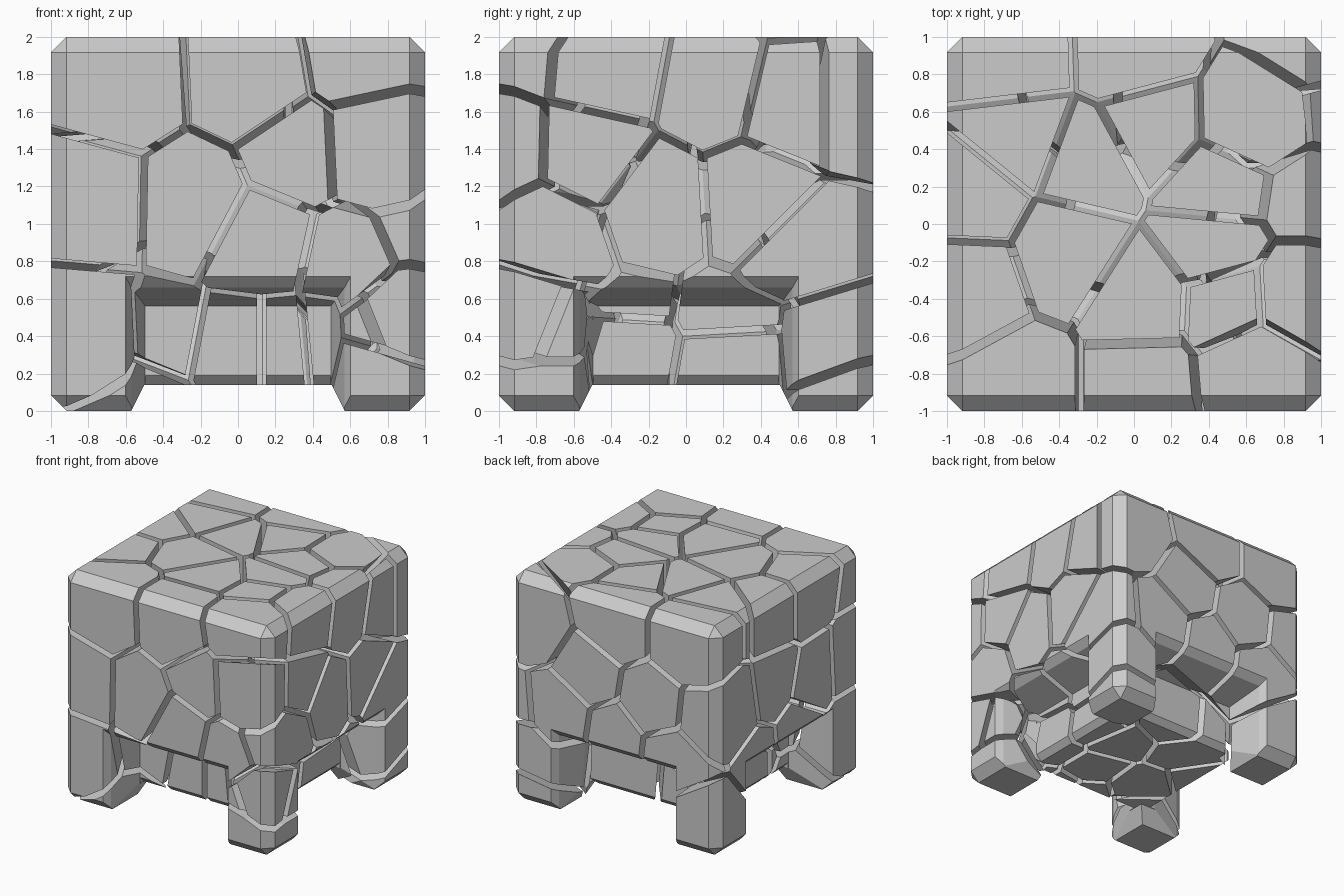
import bpy, bmesh
from mathutils import Vector, Matrix
from math import pi

if "Cube" in bpy.data.objects:
    bpy.data.objects.remove(bpy.data.objects["Cube"])

GAP = 0.024          # half of the crack width
helpers = []


def make_object(name, bm):
    bmesh.ops.recalc_face_normals(bm, faces=bm.faces[:])
    mesh = bpy.data.meshes.new(name)
    bm.to_mesh(mesh)
    bm.free()
    ob = bpy.data.objects.new(name, mesh)
    bpy.context.scene.collection.objects.link(ob)
    return ob


def hull(name, points, turn=0):
    bm = bmesh.new()
    rot = Matrix.Rotation(turn * pi / 2, 3, 'Z')
    for p in points:
        bm.verts.new(rot @ Vector(p))
    r = bmesh.ops.convex_hull(bm, input=bm.verts[:])
    junk = [v for v in r["geom_interior"] if isinstance(v, bmesh.types.BMVert)]
    bmesh.ops.delete(bm, geom=junk, context='VERTS')
    ob = make_object(name, bm)
    ob.hide_render = True
    helpers.append(ob)
    return ob


def boolean(ob, other, operation):
    m = ob.modifiers.new("cut", 'BOOLEAN')
    m.operation = operation
    m.solver = 'EXACT'
    m.object = other


def bake(obs):
    bpy.context.view_layer.update()
    dg = bpy.context.evaluated_depsgraph_get()
    meshes = [bpy.data.meshes.new_from_object(o.evaluated_get(dg)) for o in obs]
    for o, me in zip(obs, meshes):
        o.modifiers.clear()
        o.data = me


# Overall block with chamfered edges
bm = bmesh.new()
bmesh.ops.create_cube(bm, size=2, matrix=Matrix.Translation((0, 0, 1)))
bmesh.ops.bevel(bm, geom=bm.edges[:], offset=0.083, segments=1, affect='EDGES')
body = make_object("body_envelope", bm)
body.hide_render = True
helpers.append(body)


def opening(a, b):
    """Corner points of a tapered opening between two (y, half width, top) sections."""
    return [(s * w, y, z) for y, w, t in (a, b) for s in (-1, 1) for z in (-0.2, t)]


# Recess in each side, leaving four corner legs and a raised belly
WALL = -0.64
for k in range(4):
    lip = hull("lip_cutter", opening((-1.06, 0.635, 0.78), (-0.94, 0.57, 0.66)), k)
    recess = hull("recess_cutter", opening((-0.945, 0.571, 0.662), (WALL, 0.497, 0.562)), k)
    edge = hull("belly_edge_cutter", [(x, y, z) for x in (-0.495, 0.495) for y, z in
                ((WALL - 0.02, 0.21), (WALL - 0.02, 0.1), (WALL + 0.09, 0.1))], k)
    for c in (lip, recess, edge):
        boolean(body, c, 'DIFFERENCE')
for k in range(2):
    under = hull("underside_cutter", [(s * w, y, z) for s in (-1, 1) for y in (-1.1, 1.1)
                 for w, z in ((0.62, -0.1), (0.5, 0.14))], k)
    boolean(body, under, 'DIFFERENCE')
bake([body])

# Stone centres, read face by face
front = [(-.62, 1.72), (.06, 1.75), (.32, 1.36), (-.78, 1.13), (-.24, 1.12), (.14, .92),
         (.6, .82), (-.84, .42), (.76, .16)]
recess_front = [(-.42, .48), (.0, .4), (.25, .4), (.46, .42)]
right = [(-.4, 1.82), (.14, 1.72), (.56, 1.62), (-.5, 1.37), (-.17, 1.12), (.37, 1.15),
         (-.72, .93), (.65, .87), (-.8, .48), (.8, .38)]
recess_right = [(.18, .6), (-.28, .66), (-.3, .33), (.2, .24)]
top = [(-.65, .88), (.0, .9), (-.6, .46), (-.86, .14), (-.25, .33), (.1, .52), (.6, .53),
       (.45, .2), (.42, -.12), (.5, -.42), (.05, -.4), (-.36, -.14), (-.88, -.32)]
back = [(-.35, 1.2), (.25, 1.3), (.78, 1.62), (0., .82), (-.55, .75), (.5, .9)]
left = [(-.35, 1.1), (.2, 1.25), (.72, 1.15), (-.1, .68), (.45, .62), (.82, .3)]
inside = [(-.3, -.25, .3), (.3, .15, .28), (-.25, .35, .32), (.2, -.3, .3), (.1, .62, .35),
          (-.62, .1, .3), (0, 0, 1.0), (.65, -.75, 1.85), (.75, -.93, 1.38),
          (.9, -.85, .5), (-.6, -.62, .04), (.9, .92, .05)]
seeds = [Vector(p) for p in
         [(x, -.8, z) for x, z in front] + [(x, -.6, z) for x, z in recess_front] +
         [(.85, y, z) for y, z in right] + [(.6, y, z) for y, z in recess_right] +
         [(x, y, 1.82) for x, y in top] + [(x, .82, z) for x, z in back] +
         [(-.82, y, z) for y, z in left] + inside]

# One cracked stone per centre, trimmed to the overall shape
stones = []
for i, s in enumerate(seeds):
    bm = bmesh.new()
    bmesh.ops.create_cube(bm, size=3, matrix=Matrix.Translation((0, 0, 1)))
    for o in sorted(seeds, key=lambda q: (q - s).length)[1:]:
        n = (o - s).normalized()
        co = (o + s) / 2 - n * GAP
        if not any((v.co - co).dot(n) > 1e-5 for v in bm.verts):
            continue
        bmesh.ops.bisect_plane(bm, geom=bm.verts[:] + bm.edges[:] + bm.faces[:], dist=1e-6,
                               plane_co=co, plane_no=n, clear_outer=True)
        bmesh.ops.holes_fill(bm, edges=[e for e in bm.edges if e.is_boundary], sides=0)
    stone = make_object("stone_%02d" % (i + 1), bm)
    boolean(stone, body, 'INTERSECT')
    stones.append(stone)
bake(stones)

# Clear away helpers and empty stones
for ob in helpers + [s for s in stones if not s.data.polygons]:
    bpy.data.objects.remove(ob)
